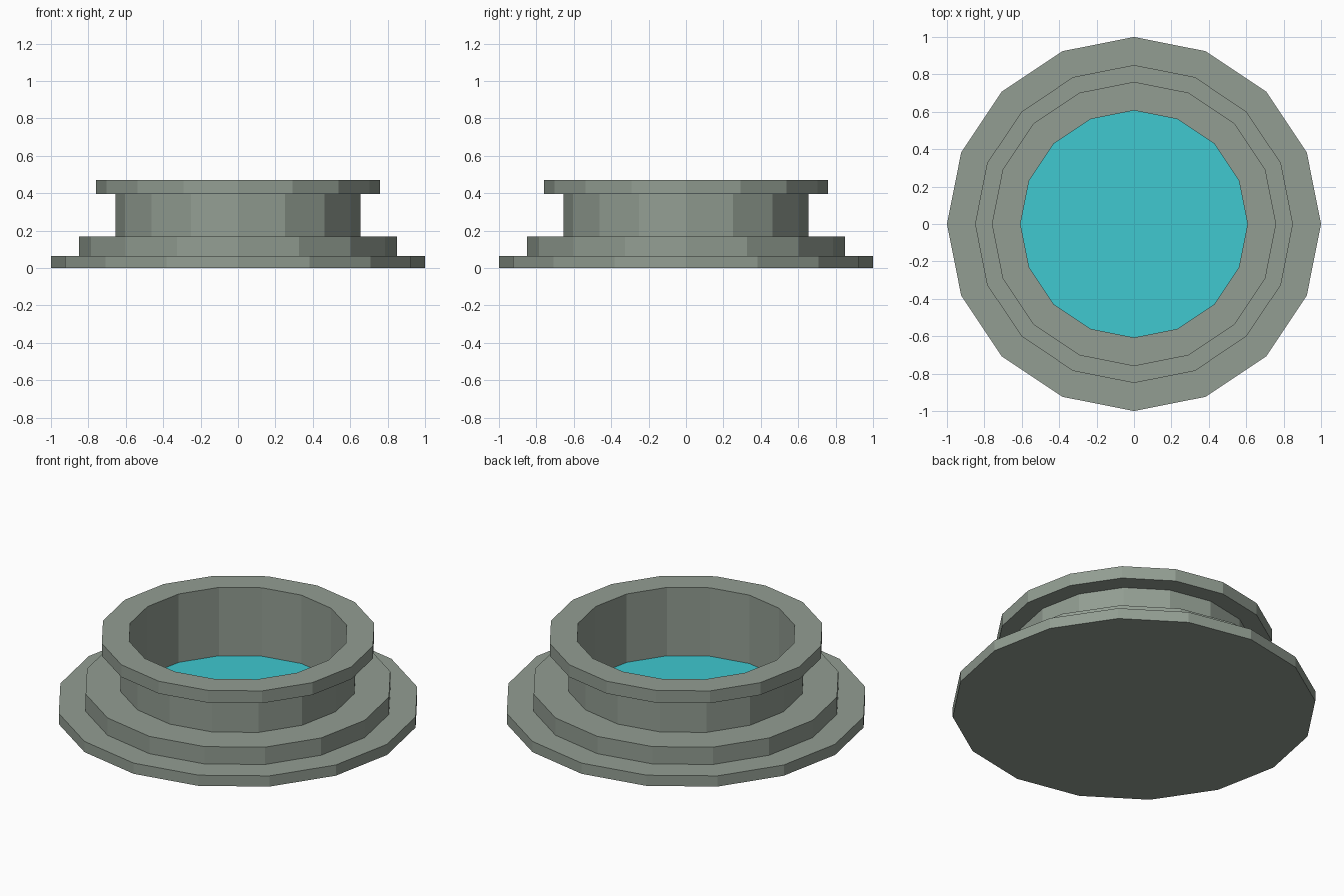
import bpy, bmesh
from math import cos, sin, pi

if "Cube" in bpy.data.objects:
    bpy.data.objects.remove(bpy.data.objects["Cube"])

SIDES = 16
WATER_Z = 0.055


def ring(bm, r, z):
    return [bm.verts.new((r * cos(2 * pi * i / SIDES), r * sin(2 * pi * i / SIDES), z))
            for i in range(SIDES)]


def finish(bm, name):
    mesh = bpy.data.meshes.new(name)
    bm.to_mesh(mesh)
    bm.free()
    obj = bpy.data.objects.new(name, mesh)
    bpy.context.collection.objects.link(obj)
    return obj


# Stone basin: stepped profile (radius, height) from foot, over the rim, down the inner wall
profile = [(1.0, 0), (1.0, 0.065), (0.85, 0.065), (0.85, 0.17), (0.655, 0.17),
           (0.655, 0.395), (0.76, 0.395), (0.76, 0.47), (0.607, 0.47), (0.607, WATER_Z)]
bm = bmesh.new()
rings = [ring(bm, r, z) for r, z in profile]
for a, b in zip(rings, rings[1:]):
    for i in range(SIDES):
        j = (i + 1) % SIDES
        bm.faces.new((a[i], a[j], b[j], b[i]))
bm.faces.new(rings[0][::-1])  # flat underside
finish(bm, "stone_basin")

# Water surface at the bottom of the basin
bm = bmesh.new()
bm.faces.new(ring(bm, 0.607, WATER_Z))
water = finish(bm, "water")
mat = bpy.data.materials.new("water_blue")
mat.diffuse_color = (0.05, 0.58, 0.63, 1)
mat.use_nodes = True
mat.node_tree.nodes["Principled BSDF"].inputs["Base Color"].default_value = mat.diffuse_color
water.data.materials.append(mat)

# Grey-green stone colour
stone = bpy.data.materials.new("stone_grey_green")
stone.diffuse_color = (0.29, 0.34, 0.29, 1)
stone.use_nodes = True
stone.node_tree.nodes["Principled BSDF"].inputs["Base Color"].default_value = stone.diffuse_color
bpy.data.objects["stone_basin"].data.materials.append(stone)
